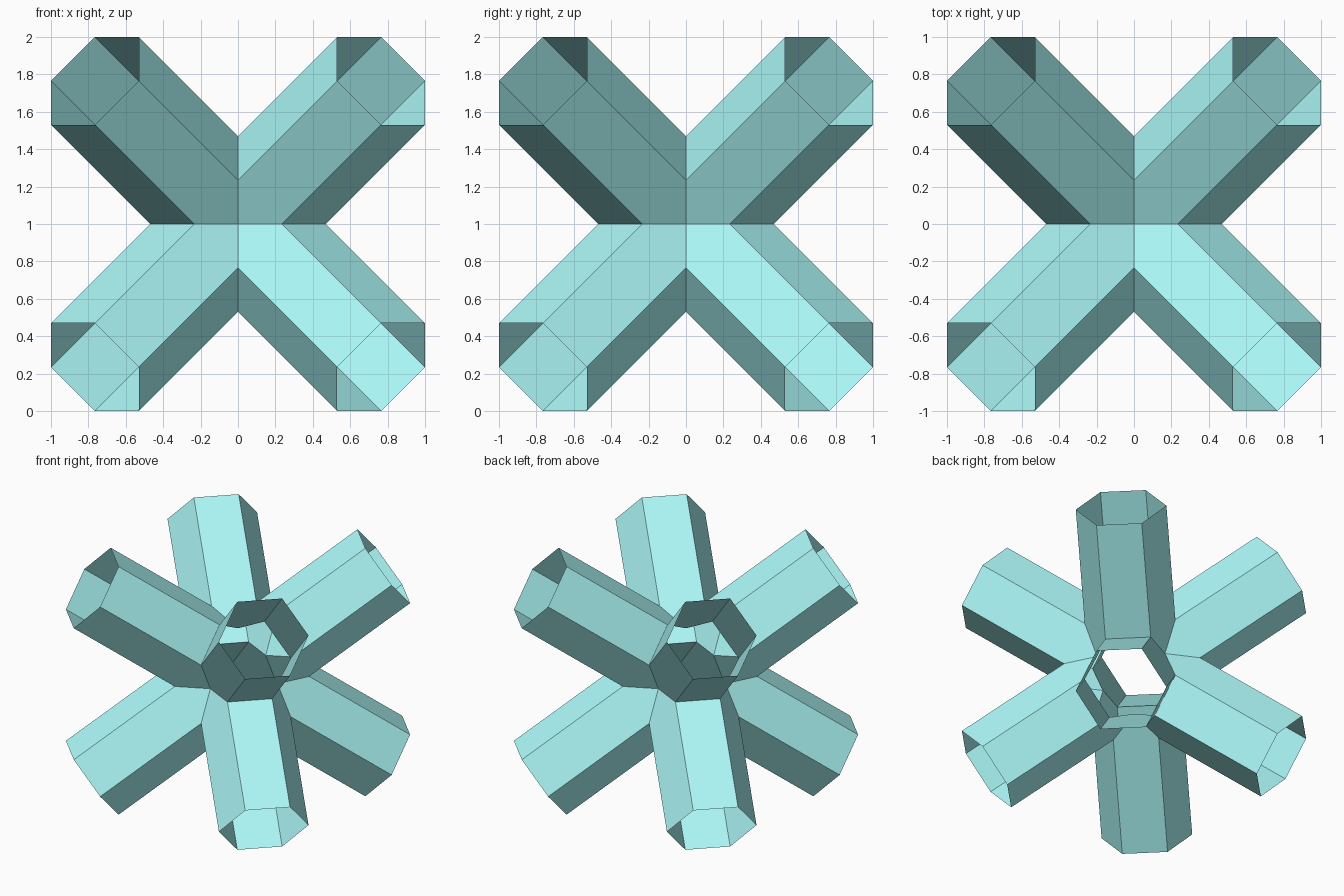
import bpy, bmesh
from mathutils import Vector

if "Cube" in bpy.data.objects:
    bpy.data.objects.remove(bpy.data.objects["Cube"])

T = 0.235          # hexagon unit: the tube's edges lie at +-T offsets from the diagonal
LENGTH = 1 - 2 * T # travel along (1,1,1) from the core to the open rim

# One open hexagonal tube along the (1,1,1) diagonal, cut where it meets its neighbours
ring = [Vector(p) * T for p in
        [(2, 1, 0), (1, 2, 0), (0, 2, 1), (0, 1, 2), (1, 0, 2), (2, 0, 1)]]
bm = bmesh.new()
base = [bm.verts.new(p) for p in ring]
rim = [bm.verts.new(p + Vector((1, 1, 1)) * LENGTH) for p in ring]
for i in range(6):
    j = (i + 1) % 6
    side = [base[i], base[j], rim[j], rim[i]]
    if i % 2:      # these sides run on to a point on the shared axis
        axis = max(range(3), key=lambda k: ring[i][k] + ring[j][k])
        tip = Vector((0, 0, 0))
        tip[axis] = 1.5 * T
        side.insert(1, bm.verts.new(tip))
    bm.faces.new(side)

# Make every side face away from the tube's own axis
diagonal = Vector((1, 1, 1)).normalized()
bm.normal_update()
for f in bm.faces:
    c = f.calc_center_median()
    if f.normal.dot(c - diagonal * c.dot(diagonal)) < 0:
        f.normal_flip()

mesh = bpy.data.meshes.new("hollow_star")
bm.to_mesh(mesh)
bm.free()
star = bpy.data.objects.new("hollow_star", mesh)
star.location = (0, 0, 1)
bpy.context.collection.objects.link(star)

# Mirror into all eight corners
mirror = star.modifiers.new("eight_arms", 'MIRROR')
mirror.use_axis = (True, True, True)
mirror.use_mirror_merge = True
mirror.merge_threshold = 0.001

mat = bpy.data.materials.new("turquoise")
mat.diffuse_color = (0.42, 0.95, 0.95, 1)
mat.use_nodes = True
mat.node_tree.nodes["Principled BSDF"].inputs["Base Color"].default_value = mat.diffuse_color
mesh.materials.append(mat)
